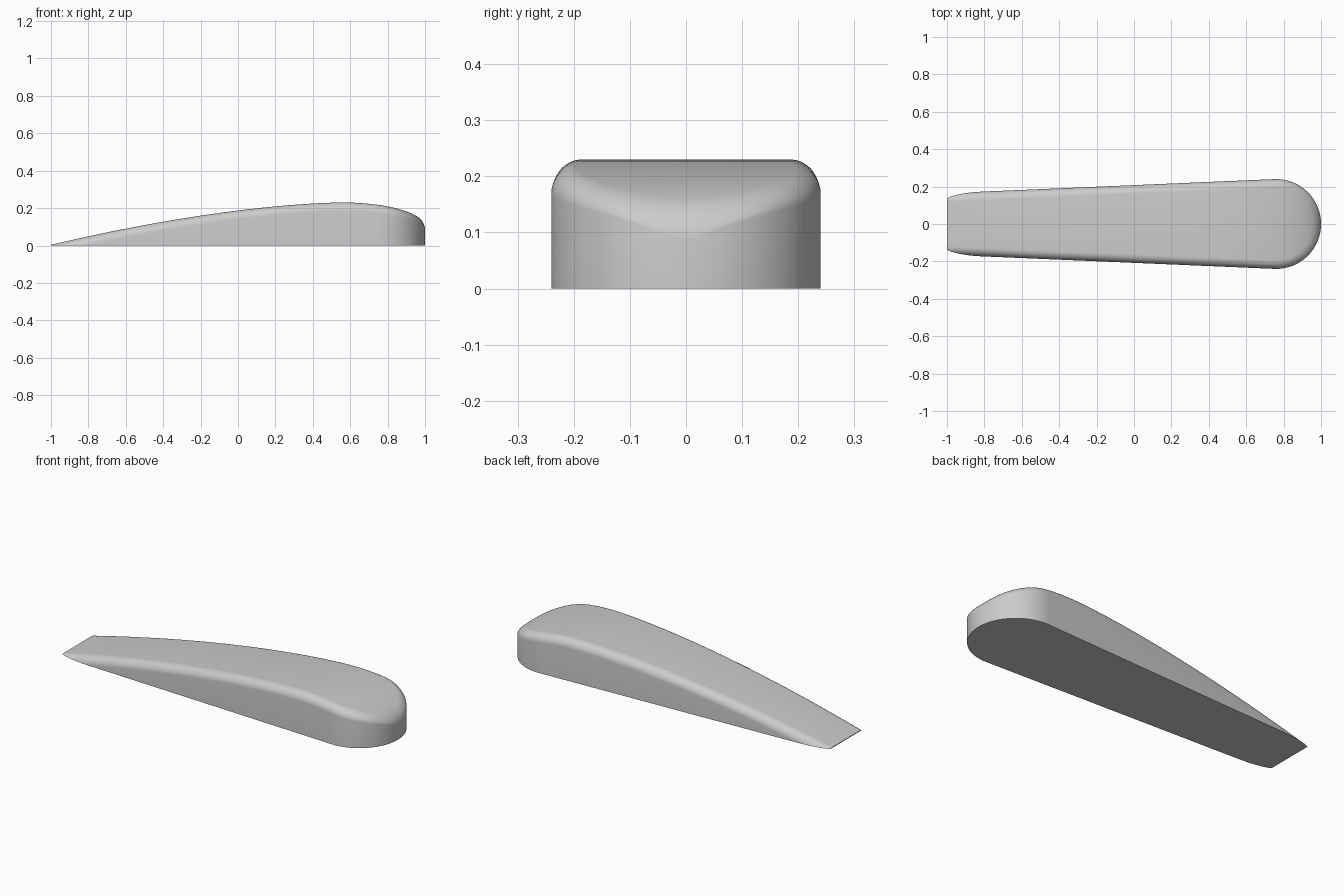
import bpy
import bmesh
from math import sin, cos, asin, pi, radians, sqrt

cube = bpy.data.objects.get("Cube")
if cube:
    bpy.data.objects.remove(cube, do_unlink=True)

PEAK_X, PEAK_Z = 0.56, 0.23      # highest point of the crown
NOSE_X, NOSE_R = 0.76, 0.24      # round end in plan
TIP_W = 0.165                    # half width of the thin end
FILLET, STEPS = 0.046, 10


def crown(x):
    """Height of the top surface: long ramp, then a quarter ellipse."""
    if x < PEAK_X:
        return PEAK_Z - 0.226 * ((PEAK_X - x) / (1 + PEAK_X)) ** 1.62
    v = min(1, (x - PEAK_X) / (1 - PEAK_X))
    return PEAK_Z - 0.13 * (1 - sqrt(1 - v * v))


def plan_points():
    """Half outline as (x, y, inward x, inward y, fillet depth)."""
    start = radians(92.4)
    ex, ey = NOSE_X + NOSE_R * cos(start), NOSE_R * sin(start)
    for i in range(60):
        t = (i / 60) ** 1.5      # denser at the thin end
        yield -1 + (ex + 1) * t, TIP_W + (ey - TIP_W) * t, 0, -1, FILLET
    for i in range(41):
        a = start * (1 - i / 40)
        depth = FILLET * (1 - 0.65 * max(0, cos(a)) ** 2)
        yield NOSE_X + NOSE_R * cos(a), NOSE_R * sin(a), -cos(a), -sin(a), depth


def section(x, y, nx, ny, depth):
    """Closed loop across the body: wall, rounded edge, flat top, mirrored."""
    first = asin(max(0, min(1, 1 - crown(x) / depth)))
    half = []
    for k in range(STEPS + 1):
        t = first + (pi / 2 - first) * k / STEPS
        d = FILLET * (1 - cos(t))
        px, py = x + nx * d, y + ny * d
        half.append((px, py, max(0, crown(px) - depth * (1 - sin(t)))))
    half.insert(0, (half[0][0], half[0][1], 0))
    return half + [(px, -py, z) for px, py, z in reversed(half)]


# Wedge body lofted through the sections
bm = bmesh.new()
rings = [[bm.verts.new(p) for p in section(*q)] for q in plan_points()]
for a, b in zip(rings, rings[1:]):
    for j in range(len(a)):
        k = (j + 1) % len(a)
        bm.faces.new((a[j], a[k], b[k], b[j]))
bm.faces.new(rings[0])
bmesh.ops.remove_doubles(bm, verts=bm.verts, dist=0.00002)
bmesh.ops.dissolve_degenerate(bm, edges=bm.edges, dist=0.00001)
bmesh.ops.recalc_face_normals(bm, faces=bm.faces)
mesh = bpy.data.meshes.new("wedge_body")
bm.to_mesh(mesh)
bm.free()
body = bpy.data.objects.new("wedge_body", mesh)
bpy.context.collection.objects.link(body)

# Plain grey material
grey = bpy.data.materials.new("plain_grey")
grey.use_nodes = True
grey.diffuse_color = (0.6, 0.6, 0.6, 1)
grey.node_tree.nodes["Principled BSDF"].inputs["Base Color"].default_value = (0.6, 0.6, 0.6, 1)
mesh.materials.append(grey)

bpy.ops.object.select_all(action="DESELECT")
body.select_set(True)
bpy.context.view_layer.objects.active = body
bpy.ops.object.shade_smooth_by_angle(angle=radians(35))
